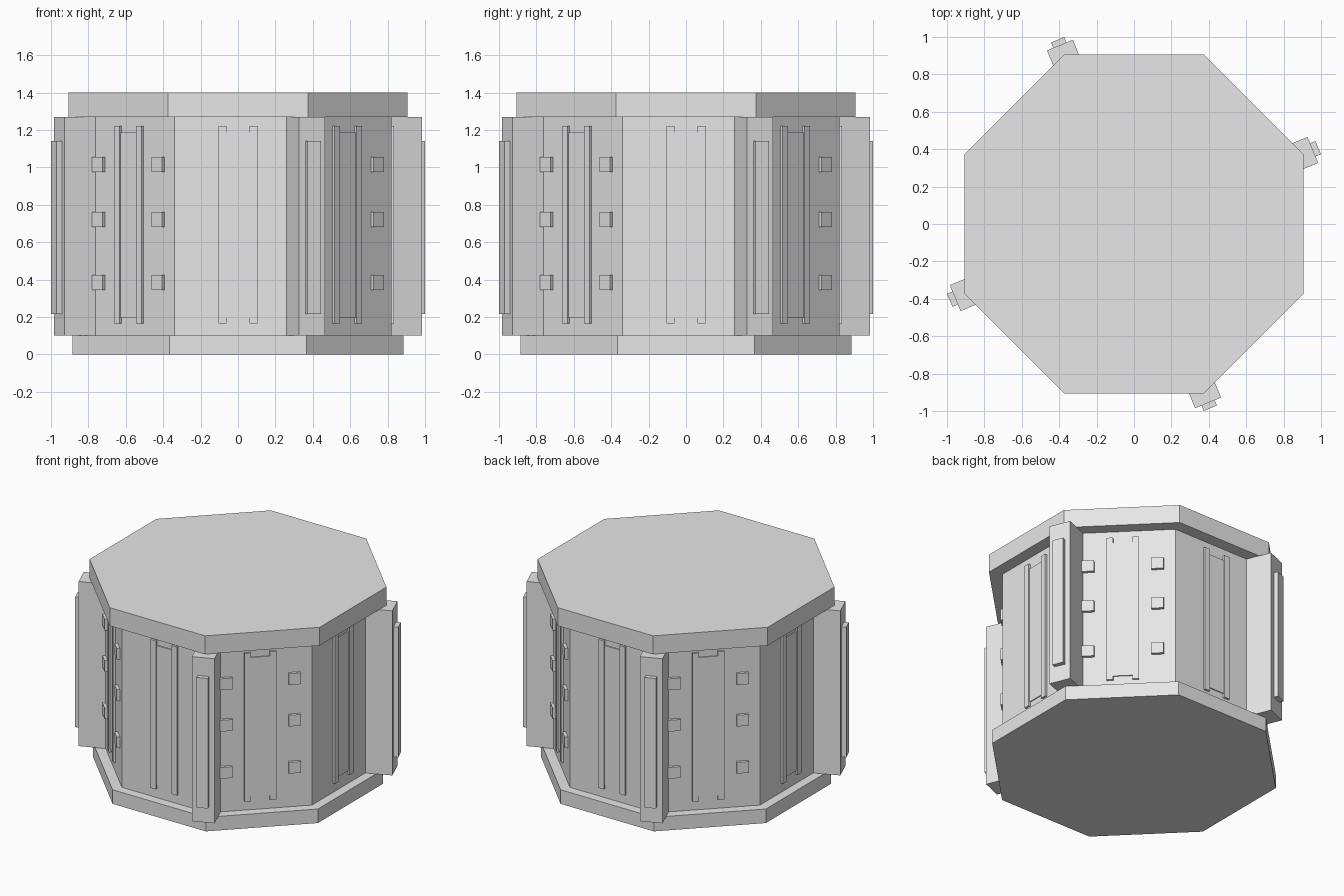
import bpy
import bmesh
from math import cos, sin, pi, radians
from mathutils import Matrix, Vector

cube = bpy.data.objects.get("Cube")
if cube:
    bpy.data.objects.remove(cube, do_unlink=True)

grey = bpy.data.materials.new("plain_grey")
grey.use_nodes = True
grey.diffuse_color = (0.8, 0.8, 0.8, 1)
grey.node_tree.nodes["Principled BSDF"].inputs["Base Color"].default_value = (0.8, 0.8, 0.8, 1)

BODY = 0.82                   # centre to flat side
CORNER = BODY / cos(pi / 8)   # centre to corner


def finish(name, bm):
    bmesh.ops.recalc_face_normals(bm, faces=bm.faces)
    mesh = bpy.data.meshes.new(name)
    bm.to_mesh(mesh)
    bm.free()
    mesh.materials.append(grey)
    obj = bpy.data.objects.new(name, mesh)
    bpy.context.collection.objects.link(obj)
    return obj


def octagon(name, flat, z0, z1):
    """Eight-sided slab with flat sides facing the axes."""
    bm = bmesh.new()
    r = flat / cos(pi / 8)
    ring = [bm.verts.new((r * cos(a), r * sin(a), z0))
            for a in (pi / 8 + i * pi / 4 for i in range(8))]
    face = bm.faces.new(ring)
    top = bmesh.ops.extrude_face_region(bm, geom=[face])["geom"]
    bmesh.ops.translate(bm, vec=(0, 0, z1 - z0),
                        verts=[v for v in top if isinstance(v, bmesh.types.BMVert)])
    return finish(name, bm)


def box(name, angle, r0, r1, side, width, z0, z1):
    """Box from radius r0 to r1, turned to face outward at the angle in degrees."""
    bm = bmesh.new()
    place = (Matrix.Rotation(radians(angle), 4, 'Z')
             @ Matrix.Translation(Vector(((r0 + r1) / 2, side, (z0 + z1) / 2)))
             @ Matrix.Diagonal((r1 - r0, width, z1 - z0, 1)))
    bmesh.ops.create_cube(bm, size=1, matrix=place)
    return finish(name, bm)


# Stacked core
octagon("base_plate", 0.885, 0, 0.1)
octagon("body", BODY, 0.1, 1.27)
octagon("top_plate", 0.905, 1.27, 1.4)

# Raised panel between two rails on every side
for i in range(8):
    a = i * 45
    box(f"panel_{i}", a, BODY - 0.02, BODY + 0.007, 0, 0.13, 0.195, 1.185)
    for s, label in ((-1, "a"), (1, "b")):
        box(f"rail_{i}_{label}", a, BODY - 0.02, BODY + 0.015, s * 0.083, 0.042, 0.165, 1.22)

# Columns of square studs on the diagonal sides
for i in range(4):
    for s, label in ((-1, "a"), (1, "b")):
        for j, z in enumerate((0.385, 0.72, 1.015)):
            box(f"stud_{i}_{label}_{j}", 45 + i * 90, BODY - 0.02, BODY + 0.02,
                s * 0.225, 0.08, z - 0.04, z + 0.04)

# Corner pillars with a raised strip, on alternate corners
for i in range(4):
    a = 22.5 + i * 90
    box(f"pillar_{i}", a, CORNER - 0.1, 1.035, 0, 0.15, 0.1, 1.27)
    box(f"pillar_strip_{i}", a, 1.0, 1.066, 0, 0.076, 0.215, 1.14)
